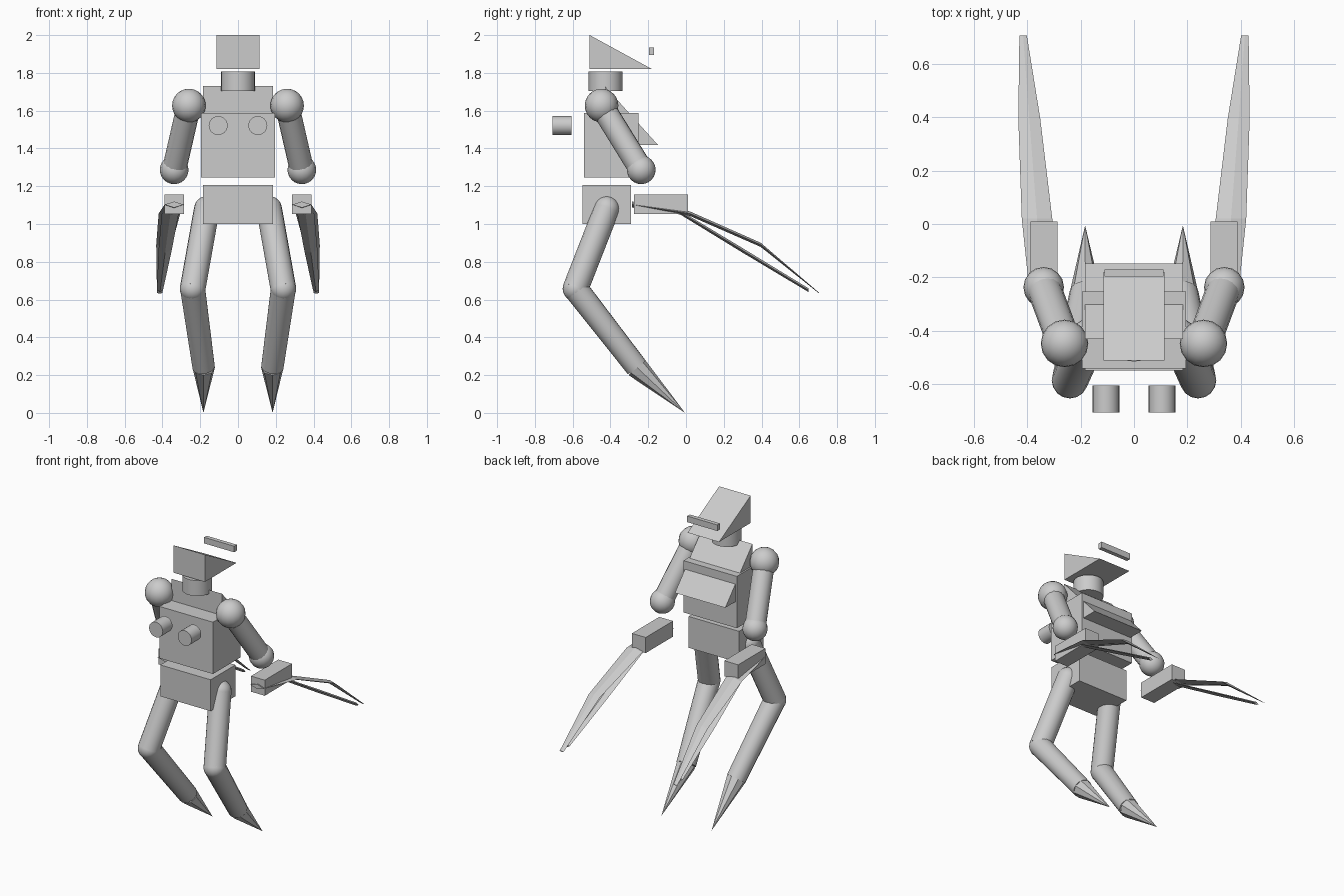
import bpy, math
from mathutils import Vector

if "Cube" in bpy.data.objects:
    bpy.data.objects.remove(bpy.data.objects["Cube"])

gray = bpy.data.materials.new("plain gray")
gray.diffuse_color = (0.6, 0.6, 0.6, 1)
gray.use_nodes = True
gray.node_tree.nodes["Principled BSDF"].inputs["Base Color"].default_value = gray.diffuse_color


def mesh_object(name, verts, faces):
    me = bpy.data.meshes.new(name)
    me.from_pydata(verts, [], faces)
    ob = bpy.data.objects.new(name, me)
    bpy.context.collection.objects.link(ob)
    me.materials.append(gray)
    return ob


def finish(name, smooth=True):
    ob = bpy.context.object
    ob.name = name
    ob.data.materials.append(gray)
    if smooth:
        bpy.ops.object.shade_smooth_by_angle(angle=math.radians(40))
    return ob


def prism(name, profile, x0, x1):
    """Extrude a (y, z) outline along x."""
    n = len(profile)
    verts = [(x, y, z) for x in (x0, x1) for y, z in profile]
    faces = [tuple(range(n))[::-1], tuple(range(n, 2 * n))]
    faces += [(i, (i + 1) % n, n + (i + 1) % n, n + i) for i in range(n)]
    return mesh_object(name, verts, faces)


def box(name, x0, x1, y0, y1, z0, z1):
    return prism(name, [(y0, z0), (y1, z0), (y1, z1), (y0, z1)], x0, x1)


def ball(name, c, r):
    bpy.ops.mesh.primitive_uv_sphere_add(segments=16, ring_count=12, radius=r, location=c)
    finish(name)


def rod(name, a, b, r1, r2, sides=16, smooth=True):
    a, b = Vector(a), Vector(b)
    d = b - a
    bpy.ops.mesh.primitive_cone_add(vertices=sides, radius1=r1, radius2=r2, depth=d.length,
                                    location=(a + b) / 2,
                                    rotation=d.to_track_quat('Z', 'Y').to_euler())
    finish(name, smooth)


def blade(name, stations):
    """Diamond section loft; each station is x, y, z, half width, half height."""
    verts, faces = [], []
    for x, y, z, w, h in stations:
        verts += [(x - w, y, z), (x, y, z - h), (x + w, y, z), (x, y, z + h)]
    for k in range(0, 4 * len(stations) - 4, 4):
        faces += [(k + i, k + (i + 1) % 4, k + 4 + (i + 1) % 4, k + 4 + i) for i in range(4)]
    e = len(verts)
    faces += [(3, 2, 1, 0), (e - 4, e - 3, e - 2, e - 1)]
    ob = mesh_object(name, verts, faces)
    return ob


# head, floating visor bar and neck
prism("head", [(-0.51, 1.82), (-0.18, 1.82), (-0.51, 2.0)], -0.115, 0.115)
box("visor_bar", -0.11, 0.11, -0.197, -0.17, 1.895, 1.935)
rod("neck", (0, -0.425, 1.705), (0, -0.425, 1.808), 0.09, 0.09, 24)

# body
box("torso", -0.195, 0.195, -0.54, -0.252, 1.245, 1.587)
prism("back_wedge", [(-0.43, 1.417), (-0.147, 1.417), (-0.43, 1.73)], -0.184, 0.184)
box("pelvis", -0.184, 0.184, -0.548, -0.29, 1.0, 1.207)

for side, s in (("left", -1), ("right", 1)):
    # floating chest tube
    rod(side + "_chest_tube", (s * 0.105, -0.706, 1.521), (s * 0.105, -0.605, 1.521), 0.05, 0.05, 24)

    # arm
    shoulder, elbow = (s * 0.26, -0.447, 1.627), (s * 0.338, -0.237, 1.287)
    ball(side + "_shoulder", shoulder, 0.089)
    rod(side + "_upper_arm", shoulder, elbow, 0.064, 0.064)
    ball(side + "_elbow", elbow, 0.076)
    xs = sorted((s * 0.287, s * 0.388))
    box(side + "_forearm", *xs, -0.275, 0.01, 1.052, 1.155)

    # bent blade and the straight strut below it
    blade(side + "_blade", [(s * 0.338, -0.285, 1.103, 0.05, 0.016),
                            (s * 0.363, 0.02, 1.055, 0.057, 0.012),
                            (s * 0.392, 0.395, 0.89, 0.041, 0.011),
                            (s * 0.415, 0.705, 0.634, 0.014, 0.002)])
    blade(side + "_blade_strut", [(s * 0.358, -0.03, 1.06, 0.045, 0.01),
                                  (s * 0.386, 0.30, 0.86, 0.035, 0.012),
                                  (s * 0.413, 0.648, 0.65, 0.016, 0.01)])

    # leg with pointed foot
    hip, knee = (s * 0.165, -0.42, 1.08), (s * 0.24, -0.585, 0.658)
    ankle, toe = (s * 0.182, -0.262, 0.243), (s * 0.183, -0.005, 0.0)
    ball(side + "_hip", hip, 0.068)
    rod(side + "_thigh", hip, knee, 0.068, 0.068)
    ball(side + "_knee", knee, 0.068)
    rod(side + "_shin", knee, ankle, 0.067, 0.06)
    rod(side + "_foot_spike", ankle, toe, 0.06, 0.0, 8, False)
